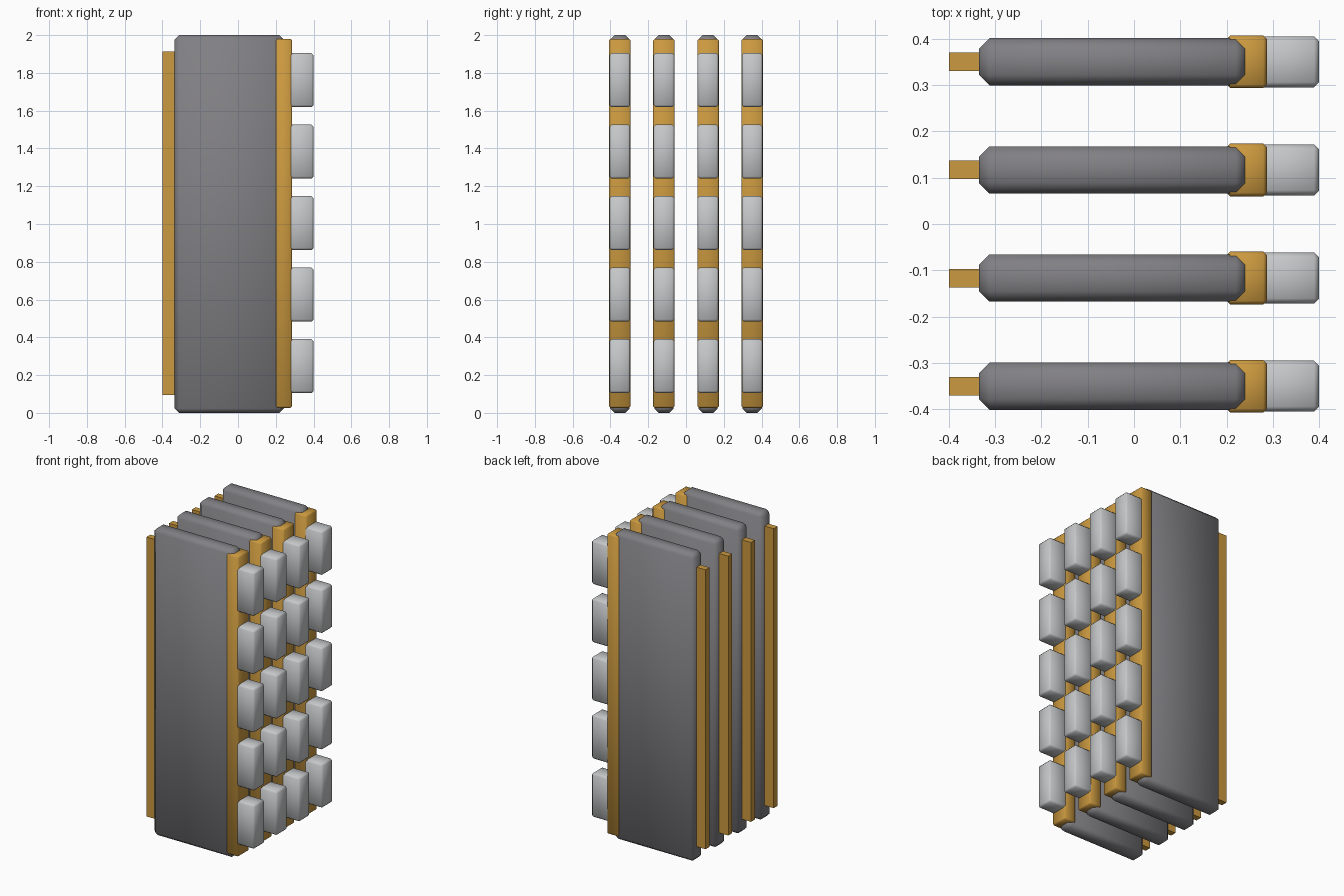
import bpy
import math

cube = bpy.data.objects.get("Cube")
if cube:
    bpy.data.objects.remove(cube, do_unlink=True)


def material(name, color):
    mat = bpy.data.materials.new(name)
    mat.use_nodes = True
    mat.diffuse_color = color
    mat.node_tree.nodes["Principled BSDF"].inputs["Base Color"].default_value = color
    return mat


grey = material("dark grey", (0.22, 0.215, 0.23, 1))
gold = material("gold", (0.60, 0.32, 0.05, 1))
silver = material("silver", (0.56, 0.57, 0.58, 1))


def block(name, x, y, z, mat, bevel=0.0):
    """Box from (min, max) ranges on each axis, with chamfered edges."""
    ranges = (x, y, z)
    bpy.ops.mesh.primitive_cube_add(size=1, location=[(a + b) / 2 for a, b in ranges])
    ob = bpy.context.object
    ob.name = name
    ob.scale = [b - a for a, b in ranges]
    bpy.ops.object.transform_apply(location=False, rotation=False, scale=True)
    ob.data.materials.append(mat)
    if bevel:
        mod = ob.modifiers.new("chamfer", "BEVEL")
        mod.width = bevel
        mod.segments = 1
        bpy.ops.object.modifier_apply(modifier=mod.name)
        bpy.ops.object.shade_smooth_by_angle(angle=math.radians(50))
    return ob


def across(y, width):
    return (y - width / 2, y + width / 2)


# Four identical modules side by side
for i in range(4):
    y = (i - 1.5) * 0.2335
    block(f"panel_{i + 1}", (-0.335, 0.243), across(y, 0.102), (0, 2), grey, 0.023)
    block(f"back_strip_{i + 1}", (-0.4, -0.3), across(y, 0.04), (0.095, 1.913), gold)
    block(f"front_rail_{i + 1}", (0.2, 0.287), across(y, 0.114), (0.027, 1.98), gold, 0.008)
    # Five blocks up the rail
    for k in range(5):
        z = 1.005 + (k - 2) * 0.3785
        block(f"block_{i + 1}_{k + 1}", (0.25, 0.4), across(y, 0.11),
              (z - 0.143, z + 0.143), silver, 0.011)
